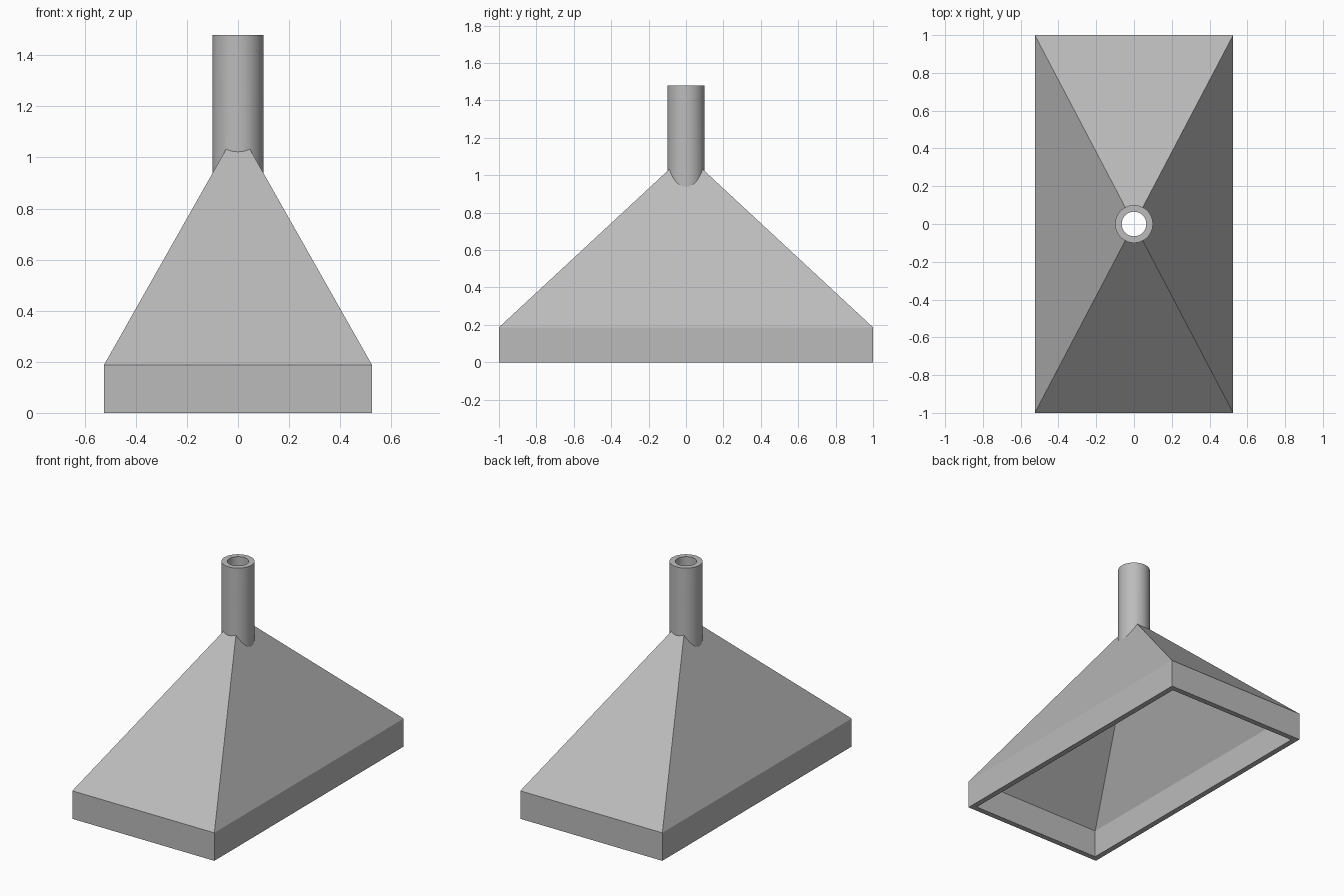
import bpy
import bmesh
import math

cube = bpy.data.objects.get("Cube")
if cube:
    bpy.data.objects.remove(cube, do_unlink=True)

WALL = 0.037
HALF_X, HALF_Y = 0.525, 1.0
SKIRT, APEX, TOP = 0.187, 1.115, 1.48
PIPE_R, BORE_R = 0.1, 0.065

steel = bpy.data.materials.new("grey steel")
steel.use_nodes = True
GREY = (0.5, 0.5, 0.5, 1)
steel.diffuse_color = GREY
steel.node_tree.nodes["Principled BSDF"].inputs["Base Color"].default_value = GREY


def add_object(name, bm):
    bmesh.ops.recalc_face_normals(bm, faces=bm.faces)
    mesh = bpy.data.meshes.new(name)
    bm.to_mesh(mesh)
    bm.free()
    mesh.materials.append(steel)
    obj = bpy.data.objects.new(name, mesh)
    bpy.context.collection.objects.link(obj)
    return obj


def tent(name, hx, hy, bottom, eave, apex):
    """Rectangular skirt topped by a four-sided pyramid."""
    bm = bmesh.new()
    corners = [(-hx, -hy), (hx, -hy), (hx, hy), (-hx, hy)]
    low = [bm.verts.new((x, y, bottom)) for x, y in corners]
    high = [bm.verts.new((x, y, eave)) for x, y in corners]
    tip = bm.verts.new((0, 0, apex))
    bm.faces.new(low)
    for i in range(4):
        j = (i + 1) % 4
        bm.faces.new((low[i], low[j], high[j], high[i]))
        bm.faces.new((high[i], high[j], tip))
    return add_object(name, bm)


def rod(name, radius, bottom, top):
    bm = bmesh.new()
    bmesh.ops.create_cone(bm, cap_ends=True, segments=64, radius1=radius,
                          radius2=radius, depth=top - bottom)
    bmesh.ops.translate(bm, vec=(0, 0, (top + bottom) / 2), verts=bm.verts)
    return add_object(name, bm)


def combine(target, other, operation):
    """Apply a boolean and discard the helper."""
    mod = target.modifiers.new(operation.lower(), "BOOLEAN")
    mod.operation = operation
    mod.solver = "EXACT"
    mod.object = other
    bpy.context.view_layer.objects.active = target
    bpy.ops.object.modifier_apply(modifier=mod.name)
    bpy.data.objects.remove(other, do_unlink=True)


# Outer shell: skirt, sloped hood and outlet pipe
hood = tent("extractor_hood", HALF_X, HALF_Y, 0, SKIRT, APEX)
combine(hood, rod("outlet_pipe", PIPE_R, 0.92, TOP), "UNION")

# Hollow interior and pipe bore
combine(hood, tent("cavity", HALF_X - WALL, HALF_Y - WALL, -0.1, SKIRT, APEX - WALL),
        "DIFFERENCE")
combine(hood, rod("bore", BORE_R, 0.5, TOP + 0.1), "DIFFERENCE")

bpy.ops.object.select_all(action="DESELECT")
hood.select_set(True)
bpy.context.view_layer.objects.active = hood
bpy.ops.object.shade_smooth_by_angle(angle=math.radians(25))
